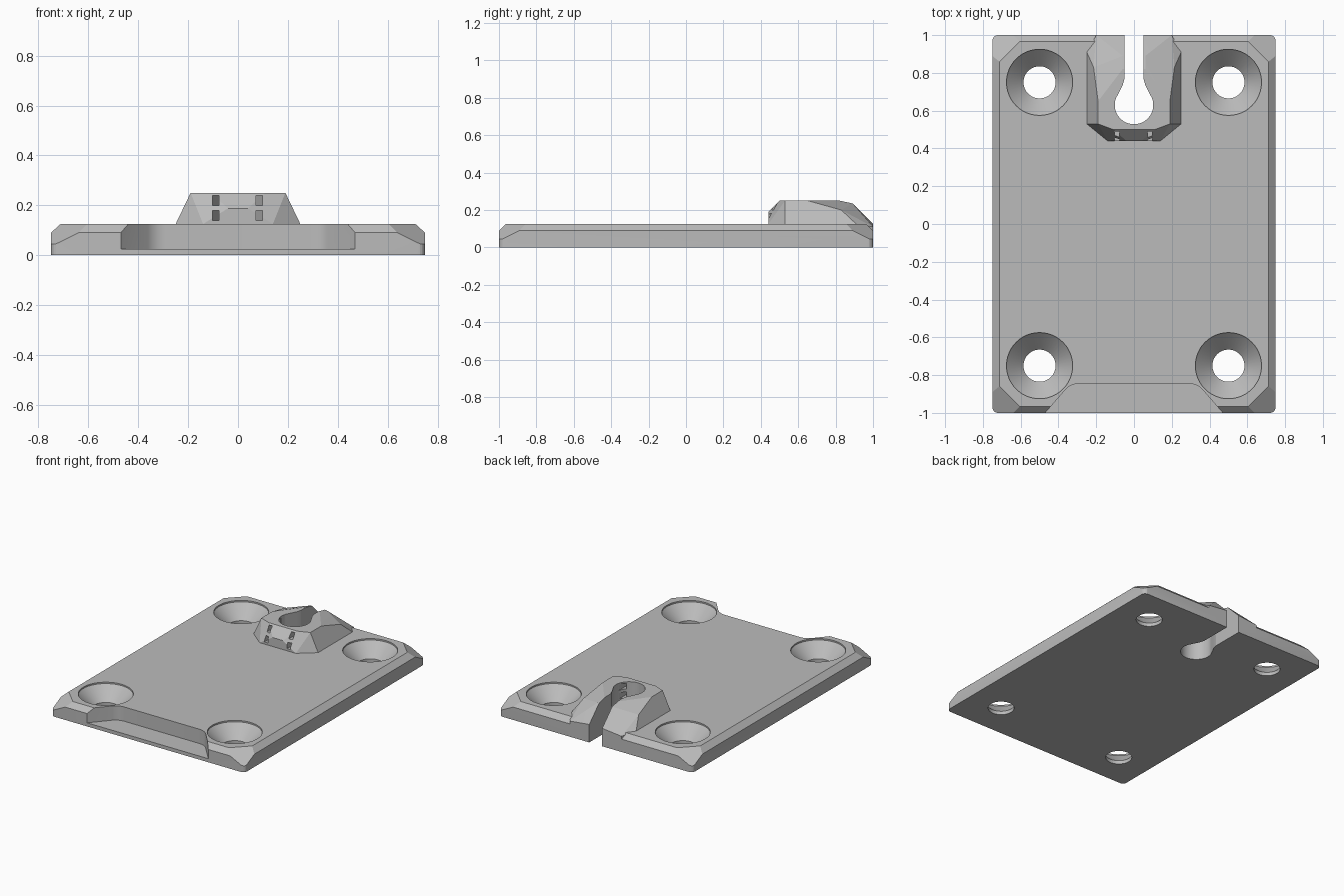
import bpy, bmesh, math
from mathutils import Vector

if "Cube" in bpy.data.objects:
    bpy.data.objects.remove(bpy.data.objects["Cube"])

grey = bpy.data.materials.new("plain grey")
grey.use_nodes = True
COLOUR = (0.5, 0.5, 0.5, 1)
grey.diffuse_color = COLOUR
grey.node_tree.nodes["Principled BSDF"].inputs["Base Color"].default_value = COLOUR


def to_object(name, bm):
    bmesh.ops.recalc_face_normals(bm, faces=bm.faces)
    mesh = bpy.data.meshes.new(name)
    bm.to_mesh(mesh)
    bm.free()
    mesh.materials.append(grey)
    obj = bpy.data.objects.new(name, mesh)
    bpy.context.collection.objects.link(obj)
    return obj


def prism(outline, low, high):
    bm = bmesh.new()
    face = bm.faces.new([bm.verts.new((x, y, low)) for x, y in outline])
    side = bmesh.ops.extrude_face_region(bm, geom=[face])["geom"]
    moved = [v for v in side if isinstance(v, bmesh.types.BMVert)]
    bmesh.ops.translate(bm, verts=moved, vec=(0, 0, high - low))
    return bm


def arc(cx, cy, r, start, end, steps):
    angles = [math.radians(start + (end - start) * i / steps) for i in range(steps + 1)]
    return [(cx + r * math.cos(a), cy + r * math.sin(a)) for a in angles]


def slice_off(bm, point, normal):
    geom = bm.verts[:] + bm.edges[:] + bm.faces[:]
    bmesh.ops.bisect_plane(bm, geom=geom, plane_co=point, plane_no=normal,
                           clear_outer=True, dist=1e-5)
    bmesh.ops.holes_fill(bm, edges=[e for e in bm.edges if e.is_boundary])


def boolean(target, other, operation):
    bpy.context.view_layer.objects.active = target
    mod = target.modifiers.new(operation, "BOOLEAN")
    mod.operation = operation
    mod.solver = "EXACT"
    mod.object = other
    bpy.ops.object.modifier_apply(modifier=mod.name)
    bpy.data.objects.remove(other)


# Base plate: rounded upright corners, bevelled rim, steep corner facets
R = 0.03
outline = []
for sx, sy, start in ((1, 1, 0), (-1, 1, 90), (-1, -1, 180), (1, -1, 270)):
    outline += arc(sx * (0.75 - R), sy * (1 - R), R, start, start + 90, 5)
bm = prism(outline, 0, 0.125)
for s in (-1, 1):
    slice_off(bm, (s * 0.75, 0, 0.09), Vector((s, 0, 1.1)))
    slice_off(bm, (0, s, 0.09), Vector((0, s, 1)))
for sx in (-1, 1):
    for sy in (-1, 1):
        slice_off(bm, (sx * 0.64, sy, 0.09), Vector((sx, sy, 2)))
plate = to_object("mounting_plate", bm)

# Faceted holder block at the back, as a mirrored convex hull
half = [(0.14, 0.44, 0.05), (0.14, 0.44, 0.125), (0.04, 0.44, 0.188),
        (0.25, 0.53, 0.05), (0.25, 0.53, 0.125), (0.11, 0.50, 0.25),
        (0.19, 0.53, 0.25), (0.19, 0.65, 0.25), (0.214, 0.83, 0.20),
        (0.25, 0.91, 0.125), (0.25, 0.91, 0.05), (0.06, 0.82, 0.25),
        (0.06, 0.89, 0.235), (0.06, 1.0, 0.125), (0.20, 1.0, 0.11),
        (0.20, 1.0, 0.05)]
bm = bmesh.new()
for x, y, z in half:
    for s in (-1, 1):
        bm.verts.new((s * x, y, z))
hull = bmesh.ops.convex_hull(bm, input=bm.verts[:])
loose = [v for v in bm.verts if not v.link_faces]
bmesh.ops.delete(bm, geom=loose, context="VERTS")
bmesh.ops.dissolve_limit(bm, angle_limit=0.01, verts=bm.verts[:], edges=bm.edges[:])
boolean(plate, to_object("holder_block", bm), "UNION")

# Keyhole slot through block and plate
keyhole = [(-0.05, 1.1), (-0.05, 0.77), (-0.06, 0.735)]
keyhole += arc(0, 0.63, 0.102, 160, 380, 28) + [(0.06, 0.735), (0.05, 0.77), (0.05, 1.1)]
boolean(plate, to_object("keyhole_cutter", prism(keyhole, -0.1, 0.4)), "DIFFERENCE")

# Four tie windows from the block front into the bore
for x in (-0.09, 0.085):
    for z in (0.16, 0.22):
        box = [(x - 0.013, 0.4), (x + 0.013, 0.4), (x + 0.013, 0.62), (x - 0.013, 0.62)]
        boolean(plate, to_object("window_cutter", prism(box, z - 0.02, z + 0.02)), "DIFFERENCE")

# Finger recess in the front edge
recess = [(-0.57, -1.1), (-0.47, -1.0)] + arc(-0.29, -0.945, 0.1, 135, 90, 6)
recess += [(-x, y) for x, y in reversed(recess)]
boolean(plate, to_object("recess_cutter", prism(recess, 0.025, 0.3)), "DIFFERENCE")

# Countersunk screw holes
profile = [(0.085, -0.1), (0.085, 0.025), (0.175, 0.115), (0.175, 0.3)]
N = 48
for sx in (-1, 1):
    for sy in (-1, 1):
        bm = bmesh.new()
        rings = [[bm.verts.new((x, y, z)) for x, y in arc(sx * 0.5, sy * 0.75, r, 0, 360, N)[:N]]
                 for r, z in profile]
        for a, b in zip(rings, rings[1:]):
            for i in range(N):
                j = (i + 1) % N
                bm.faces.new((a[i], a[j], b[j], b[i]))
        bm.faces.new(rings[0])
        bm.faces.new(rings[-1])
        boolean(plate, to_object("screw_cutter", bm), "DIFFERENCE")

# Keep facets crisp and round walls smooth
bpy.ops.object.select_all(action="DESELECT")
plate.select_set(True)
bpy.context.view_layer.objects.active = plate
bpy.ops.object.shade_smooth_by_angle(angle=math.radians(12))
